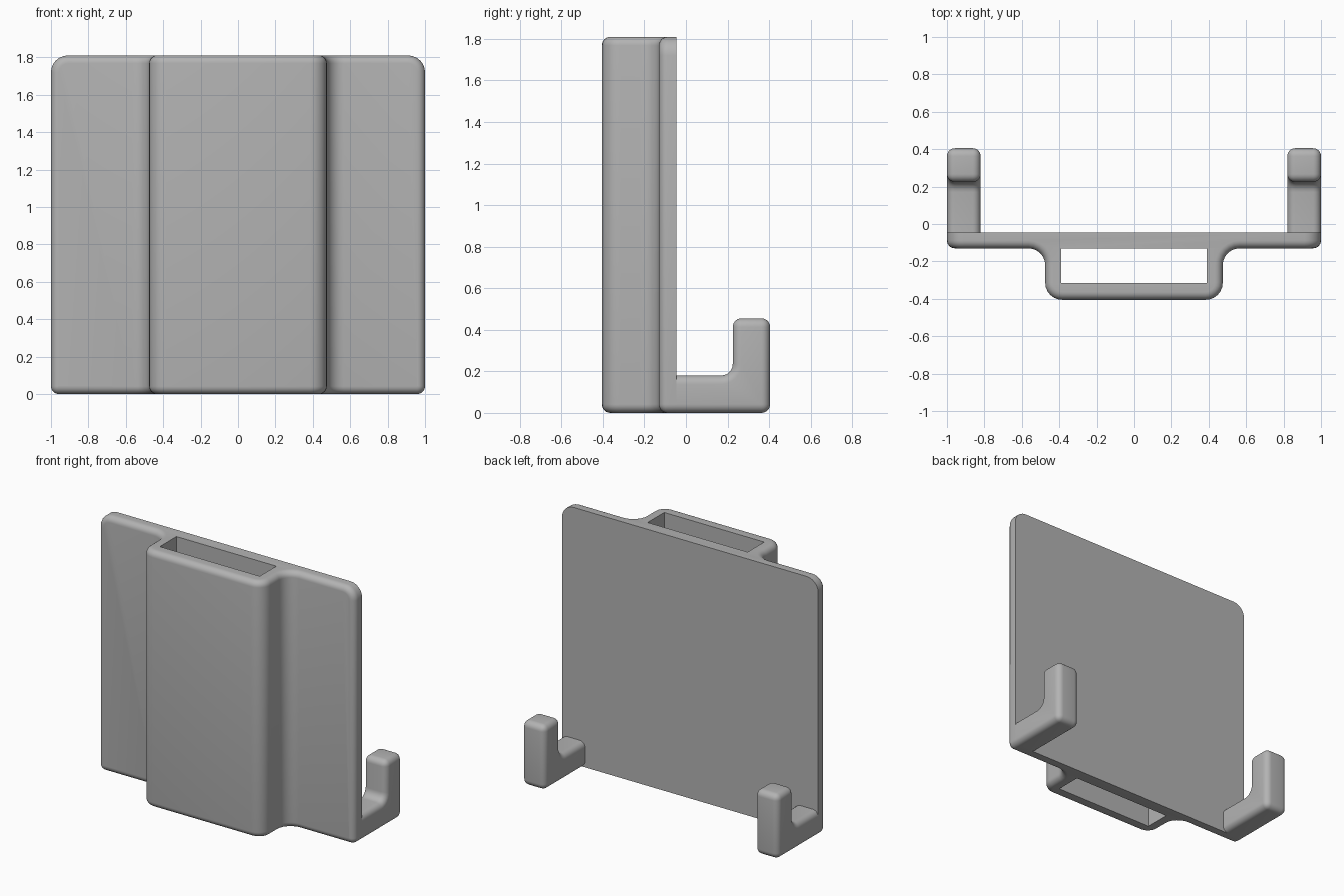
import bpy, bmesh, math
from mathutils import Vector

if "Cube" in bpy.data.objects:
    bpy.data.objects.remove(bpy.data.objects["Cube"], do_unlink=True)

HEIGHT, BACK, PLATE, FRONT = 1.81, -0.045, -0.13, -0.405
POCKET, ROUND, BEND = 0.475, 0.042, 0.09

grey = bpy.data.materials.new("plain grey")
grey.use_nodes = True
grey.diffuse_color = (0.45, 0.45, 0.45, 1)
grey.node_tree.nodes["Principled BSDF"].inputs["Base Color"].default_value = grey.diffuse_color


def prism(outline, sweep):
    """Closed outline swept along a vector."""
    bm = bmesh.new()
    face = bm.faces.new([bm.verts.new(p) for p in outline])
    top = bmesh.ops.extrude_face_region(bm, geom=[face])["geom"]
    verts = [v for v in top if isinstance(v, bmesh.types.BMVert)]
    bmesh.ops.translate(bm, vec=sweep, verts=verts)
    bmesh.ops.recalc_face_normals(bm, faces=bm.faces)
    return bm


def round_edges(bm, radius, rule, segments=6):
    bm.normal_update()
    edges = [e for e in bm.edges
             if rule(e, (e.verts[0].co + e.verts[1].co) / 2)]
    bmesh.ops.bevel(bm, geom=edges, offset=radius, offset_type="OFFSET",
                    segments=segments, profile=0.5, affect="EDGES",
                    clamp_overlap=True)


def sharp(e):
    return e.calc_face_angle(0) > math.radians(40)


def finish(bm, name):
    mesh = bpy.data.meshes.new(name)
    bm.to_mesh(mesh)
    bm.free()
    obj = bpy.data.objects.new(name, mesh)
    bpy.context.collection.objects.link(obj)
    mesh.materials.append(grey)
    return obj


def smooth(obj):
    bpy.ops.object.select_all(action="DESELECT")
    obj.select_set(True)
    bpy.context.view_layer.objects.active = obj
    bpy.ops.object.shade_smooth_by_angle(angle=math.radians(32))


# Plate with the raised pocket in front, one swept outline
half = [(1, BACK), (1, PLATE), (POCKET, PLATE), (POCKET, FRONT)]
outline = half + [(-x, y) for x, y in reversed(half)]
bm = prism([(x, y, 0) for x, y in outline], Vector((0, 0, HEIGHT)))
# vertical bends of the pocket
round_edges(bm, BEND, lambda e, m: abs(abs(m.x) - POCKET) < 0.01
            and abs(m.z - HEIGHT / 2) < 0.01)
# plate corners, larger at the top
for z, radius in ((HEIGHT, BEND), (0, ROUND)):
    round_edges(bm, radius, lambda e, m: abs(m.x) > 0.99
                and abs(m.z - z) < 0.001 and abs(m.y - (BACK + PLATE) / 2) < 0.01)
# soft rim everywhere but on the flat back
round_edges(bm, ROUND, lambda e, m: sharp(e) and m.y < PLATE + 0.001)
body = finish(bm, "plate_and_pocket")

# Slot through the pocket from top to bottom
slot = prism([(x, y, -0.1) for x, y in
              ((-0.39, -0.315), (0.39, -0.315), (0.39, PLATE), (-0.39, PLATE))],
             Vector((0, 0, HEIGHT + 0.2)))
cutter = finish(slot, "slot_cutter")
cutter.hide_render = True
cutter.hide_set(True)
cut = body.modifiers.new("slot", "BOOLEAN")
cut.object, cut.operation, cut.solver = cutter, "DIFFERENCE", "EXACT"
bpy.context.view_layer.objects.active = body
bpy.ops.object.modifier_apply(modifier=cut.name)
bpy.data.objects.remove(cutter, do_unlink=True)
smooth(body)

# Hooks behind the lower corners
profile = [(BACK, 0), (-FRONT, 0), (-FRONT, 0.455),
           (0.225, 0.455), (0.225, 0.18), (BACK, 0.18)]
for name, side in (("left_hook", 1), ("right_hook", -1)):
    bm = prism([(side, y, z) for y, z in profile], Vector((-0.18 * side, 0, 0)))
    # inner bend, then all outer edges except at the plate
    round_edges(bm, 0.055, lambda e, m: (m - Vector((0.91 * side, 0.225, 0.18))).length < 0.01)
    round_edges(bm, ROUND, lambda e, m: sharp(e) and m.y > BACK + 0.001)
    smooth(finish(bm, name))
